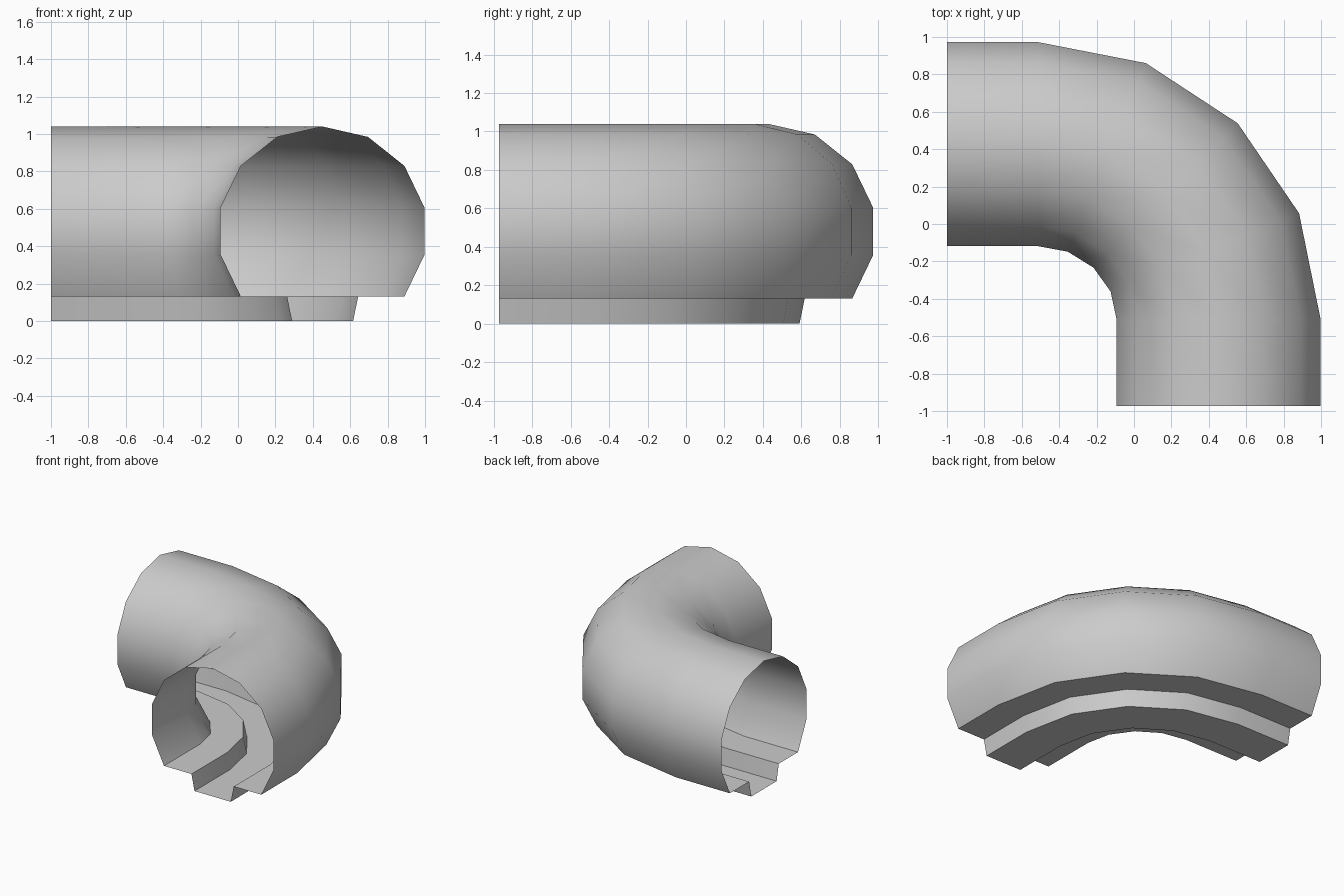
import bpy, bmesh
from math import sin, cos, pi

if "Cube" in bpy.data.objects:
    bpy.data.objects.remove(bpy.data.objects["Cube"])

# Cross-section (sideways offset, height): 14-sided tube cut flat, with a channel below
R, ZC = 0.5595, 0.48
half = [(R * sin(2 * pi * i / 14), ZC + R * cos(2 * pi * i / 14)) for i in range(6)]
zb = half[5][1]
half += [(0.19, zb), (0.163, 0.0)]
profile = half + [(-o, z) for o, z in reversed(half[1:])]

# Bend centre and radii of the centre line
CX, CY, RX, RY = -0.516, -0.511, 0.9685, 0.9385


def section(o, angle):
    return CX + (RX + o) * cos(angle), CY + (RY + o) * sin(angle)


bm = bmesh.new()
rings = []


def add_ring(angle, x_end=None, y_end=None):
    ring = []
    for o, z in profile:
        x, y = section(o, angle)
        ring.append(bm.verts.new((x if x_end is None else x_end,
                                  y if y_end is None else y_end, z)))
    rings.append(ring)


# Straight end, four-step quarter bend, straight end
add_ring(0, y_end=-0.972)
for k in range(5):
    add_ring(k * pi / 8)
add_ring(pi / 2, x_end=-1.0)

# Open-ended skin between rings
n = len(profile)
for a, b in zip(rings, rings[1:]):
    for i in range(n):
        j = (i + 1) % n
        bm.faces.new((a[j], a[i], b[i], b[j]))
bm.normal_update()
# Make sure the skin faces outward (top faces look up)
if max(bm.faces, key=lambda f: f.calc_center_median().z).normal.z < 0:
    bmesh.ops.reverse_faces(bm, faces=bm.faces[:])

mesh = bpy.data.meshes.new("curved_tunnel")
bm.to_mesh(mesh)
bm.free()
tunnel = bpy.data.objects.new("curved_tunnel", mesh)
bpy.context.collection.objects.link(tunnel)
bpy.context.view_layer.objects.active = tunnel
tunnel.select_set(True)
bpy.ops.object.shade_smooth_by_angle(angle=0.7)
